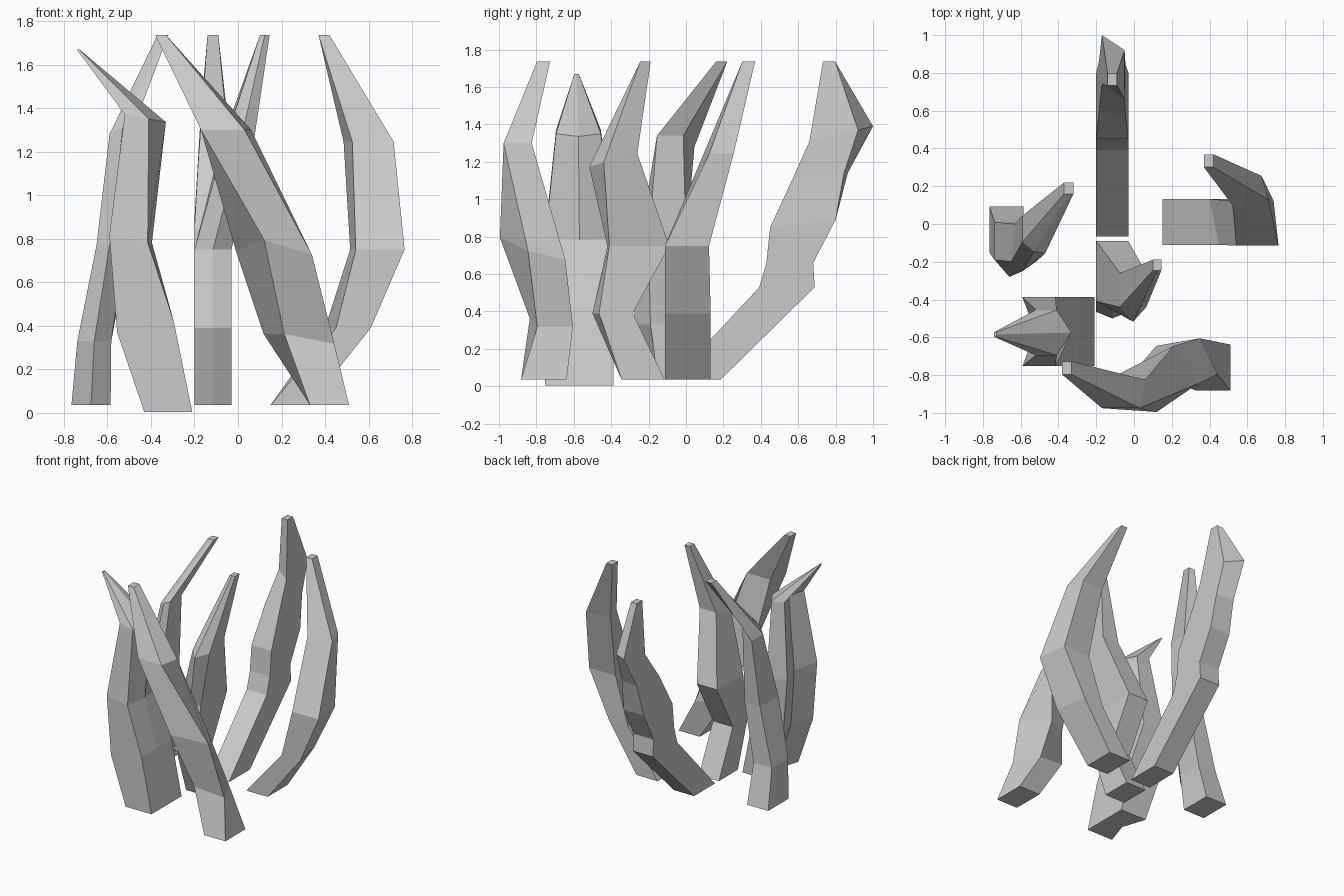
import bpy, bmesh
from mathutils import Vector


def blade(name, rings, ridges=""):
    """Loft a spike through skewed four-sided rings.
    Ring: centre xyz, half width vector xyz, half depth vector xyz,
    then one outward push per ridge side (F front, R right, L left)."""
    bm = bmesh.new()
    loops = []
    for r in rings:
        c, w, d = Vector(r[:3]), Vector(r[3:6]), Vector(r[6:9])
        push = dict(zip(ridges, r[9:]))
        wn, dn = w.normalized(), d.normalized()
        pts = [c - w - d]
        if "F" in push:
            pts.append(c - d - dn * push["F"])
        pts.append(c + w - d)
        if "R" in push:
            pts.append(c + w + wn * push["R"])
        pts += [c + w + d, c - w + d]
        if "L" in push:
            pts.append(c - w - wn * push["L"])
        loops.append([bm.verts.new(p) for p in pts])
    n = len(loops[0])
    for a, b in zip(loops, loops[1:]):
        for i in range(n):
            j = (i + 1) % n
            bm.faces.new((a[i], a[j], b[j], b[i]))
    bm.faces.new(loops[0][::-1])
    bm.faces.new(loops[-1])
    bmesh.ops.recalc_face_normals(bm, faces=bm.faces)
    mesh = bpy.data.meshes.new(name)
    bm.to_mesh(mesh)
    bm.free()
    bpy.context.collection.objects.link(bpy.data.objects.new(name, mesh))


# Long spike leaning left across the front
blade("front_spike", [
    (.42, -.76, .037, .09, 0, 0, 0, .122, 0),
    (.28, -.72, .34, .115, .02, -.022, -.047, .095, 0),
    (.165, -.82, .735, .11, .075, -.035, -.065, .10, -.025),
    (-.055, -.90, 1.30, .10, 0, 0, .015, .075, 0),
    (-.355, -.762, 1.735, .025, 0, 0, 0, .035, 0)])

# Broad chevron-section spike with a hooked tip
blade("front_left_spike", [
    (-.32, -.57, .003, .11, 0, 0, 0, .183, 0, 0, -.06),
    (-.425, -.57, .395, .13, 0, .025, 0, .183, 0, 0, -.06),
    (-.503, -.57, .80, .088, 0, -.015, 0, .183, 0, .02, -.07),
    (-.465, -.575, 1.36, .055, 0, -.01, 0, .12, 0, .08, -.05),
    (-.735, -.585, 1.67, .006, 0, 0, 0, .012, 0, 0, 0)], "RL")

# Thin ridged spike behind it
blade("back_left_spike", [
    (-.675, -.03, .037, .09, 0, 0, 0, .122, 0, 0),
    (-.66, -.09, .33, .078, 0, 0, 0, .10, 0, .09),
    (-.575, -.10, .77, .065, 0, 0, .01, .10, 0, .05),
    (-.53, -.055, 1.31, .06, -.03, .03, 0, .07, 0, .02),
    (-.345, .19, 1.735, .025, 0, 0, 0, .03, 0, 0)], "F")

# Ridged spike in the middle
blade("centre_spike", [
    (-.115, -.23, .037, .085, 0, 0, 0, .115, 0, 0),
    (-.115, -.375, .39, .085, 0, 0, 0, .09, 0, .035),
    (-.115, -.25, .75, .085, 0, 0, 0, .16, 0, .01),
    (-.005, -.35, 1.22, .07, 0, 0, 0, .09, .025, .08),
    (.123, -.217, 1.735, .022, 0, 0, 0, .028, 0, 0)], "F")

# Spike sweeping backwards
blade("back_spike", [
    (-.115, .06, .037, .085, 0, 0, 0, .127, 0),
    (-.115, .54, .53, .085, 0, 0, 0, .148, 0),
    (-.115, .555, .66, .085, 0, 0, 0, .125, 0),
    (-.115, .625, .87, .085, 0, 0, 0, .175, .02),
    (-.115, .72, 1.13, .07, -.01, 0, 0, .135, .01),
    (-.11, .83, 1.35, .06, -.04, -.01, 0, .13, .03),
    (-.115, .765, 1.735, .025, 0, 0, 0, .033, 0)])

# Spike bulging out to the right
blade("right_spike", [
    (.24, .01, .037, .09, 0, 0, 0, .122, 0),
    (.505, .01, .39, .08, 0, 0, -.025, .122, 0),
    (.64, .005, .75, .112, 0, 0, -.013, .118, 0),
    (.60, .175, 1.245, .095, .015, 0, -.02, .065, 0),
    (.395, .335, 1.735, .025, 0, 0, 0, .034, 0)])
